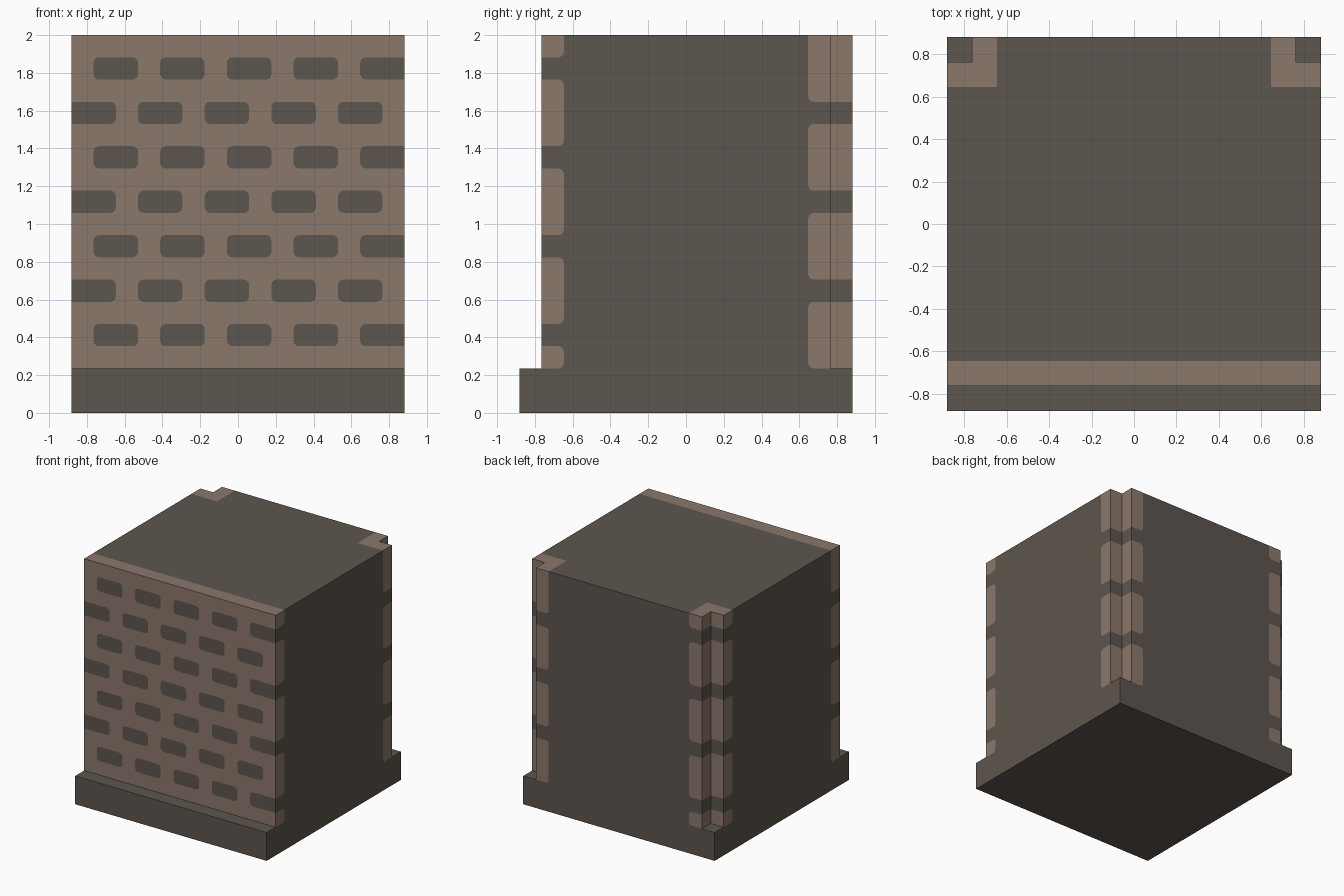
import bpy, bmesh, math
from mathutils import Vector
from mathutils.geometry import delaunay_2d_cdt

if "Cube" in bpy.data.objects:
    bpy.data.objects.remove(bpy.data.objects["Cube"])

U = 2 / 17          # grid cell; the block is 15 x 15 x 17 cells
R = 0.24            # corner radius of the inlaid patches, in cells
DARK, LIGHT = 0, 1


def material(name, rgb):
    m = bpy.data.materials.new(name)
    m.diffuse_color = (*rgb, 1)
    m.use_nodes = True
    m.node_tree.nodes["Principled BSDF"].inputs["Base Color"].default_value = m.diffuse_color
    return m


MATS = [material("dark_stone", (0.108, 0.092, 0.075)),
        material("light_stone", (0.258, 0.188, 0.150))]


def outline(rect, panel_rect, rounded):
    """Rectangle outline; corners away from the panel's edges are rounded."""
    a, b, c, d = rect
    pu0, pu1, _, pv1 = panel_rect
    pts = []
    for i, (u, v, su, sv) in enumerate([(a, c, 1, 1), (b, c, -1, 1),
                                        (b, d, -1, -1), (a, d, 1, -1)]):
        if rounded and u not in (pu0, pu1) and v != pv1:
            start = math.pi + i * math.pi / 2
            for k in range(4):
                t = start + k * math.pi / 6
                pts.append(Vector((u + su * R + R * math.cos(t),
                                   v + sv * R + R * math.sin(t))))
        else:
            pts.append(Vector((u, v)))
    return pts


def panel(bm, axis, pos, sign, rect, colour, patches=(), rounded=True):
    """Flat panel across an axis, with patches of the other colour cut in."""
    verts, faces = [], []
    for r in (rect, *patches):
        pts = outline(r, rect, rounded and r is not rect)
        faces.append(list(range(len(verts), len(verts) + len(pts))))
        verts += pts
    co, _, tris, _, _, src = delaunay_2d_cdt(verts, [], faces, 1, 1e-5)
    new = []
    for p in co:
        q = [p.x, p.y]
        q.insert(axis, pos)
        new.append(bm.verts.new(((q[0] - 7.5) * U, (q[1] - 7.5) * U, q[2] * U)))
    for tri, ids in zip(tris, src):
        f = bm.faces.new([new[i] for i in tri])
        f.material_index = 1 - colour if max(ids) > 0 else colour
        f.normal_update()
        if f.normal[axis] * sign < 0:
            f.normal_flip()


def finish(bm, name):
    bmesh.ops.remove_doubles(bm, verts=bm.verts, dist=1e-5)
    me = bpy.data.meshes.new(name)
    for m in MATS:
        me.materials.append(m)
    bm.to_mesh(me)
    bm.free()
    bpy.context.collection.objects.link(bpy.data.objects.new(name, me))


# Vertical quoin courses: dark joints at alternate brick rows
JOINTS_A, JOINTS_B = [3, 7, 11, 15], [5, 9, 13]


def blocks(joints, u0, u1):
    lows, highs = [2] + [j + 1 for j in joints], joints + [17]
    return [(u0, u1, lo, hi) for lo, hi in zip(lows, highs)]


# Base plinth with its visible ledges
bm = bmesh.new()
panel(bm, 2, 0, -1, (0, 15, 0, 15), DARK)
for axis in (0, 1):
    panel(bm, axis, 0, -1, (0, 15, 0, 2), DARK)
    panel(bm, axis, 15, 1, (0, 15, 0, 2), DARK)
for r in ((0, 15, 0, 1), (0, 1, 14, 15), (14, 15, 14, 15)):
    panel(bm, 2, 2, 1, r, DARK)
finish(bm, "base_plinth")

# Front wall with staggered bricks
bm = bmesh.new()
bricks = []
for k in range(7):
    z = 3 + 2 * k
    for i in range(5):
        x = 3 * i + (k + 1) % 2
        bricks.append((x, x + 2, z, z + 1))
panel(bm, 1, 1, -1, (0, 15, 2, 17), LIGHT, bricks)
finish(bm, "front_brick_wall")

# Side and back walls with light corner blocks
bm = bmesh.new()
panel(bm, 0, 0, -1, (1, 14, 2, 17), DARK,
      blocks(JOINTS_B, 1, 2) + blocks(JOINTS_A, 13, 14))
panel(bm, 0, 15, 1, (1, 14, 2, 17), DARK,
      blocks(JOINTS_A, 1, 2) + blocks(JOINTS_B, 13, 14))
panel(bm, 1, 15, 1, (1, 14, 2, 17), DARK,
      blocks(JOINTS_A, 1, 2) + blocks(JOINTS_B, 13, 14))
finish(bm, "side_and_back_walls")

# Notched back corners
bm = bmesh.new()
for x0, xin, sign, joints in ((0, 1, -1, JOINTS_A), (14, 14, 1, JOINTS_B)):
    panel(bm, 0, xin, sign, (14, 15, 2, 17), DARK, blocks(joints, 14, 15))
    panel(bm, 1, 14, 1, (x0, x0 + 1, 2, 17), DARK, blocks(joints, x0, x0 + 1))
finish(bm, "back_corner_notches")

# Top with the light wall edge and corner angles
bm = bmesh.new()
panel(bm, 2, 17, 1, (0, 15, 1, 2), LIGHT)
panel(bm, 2, 17, 1, (0, 15, 2, 14), DARK,
      [(0, 2, 13, 14), (13, 15, 13, 14)], rounded=False)
panel(bm, 2, 17, 1, (1, 14, 14, 15), DARK,
      [(1, 2, 14, 15), (13, 14, 14, 15)], rounded=False)
finish(bm, "top")
